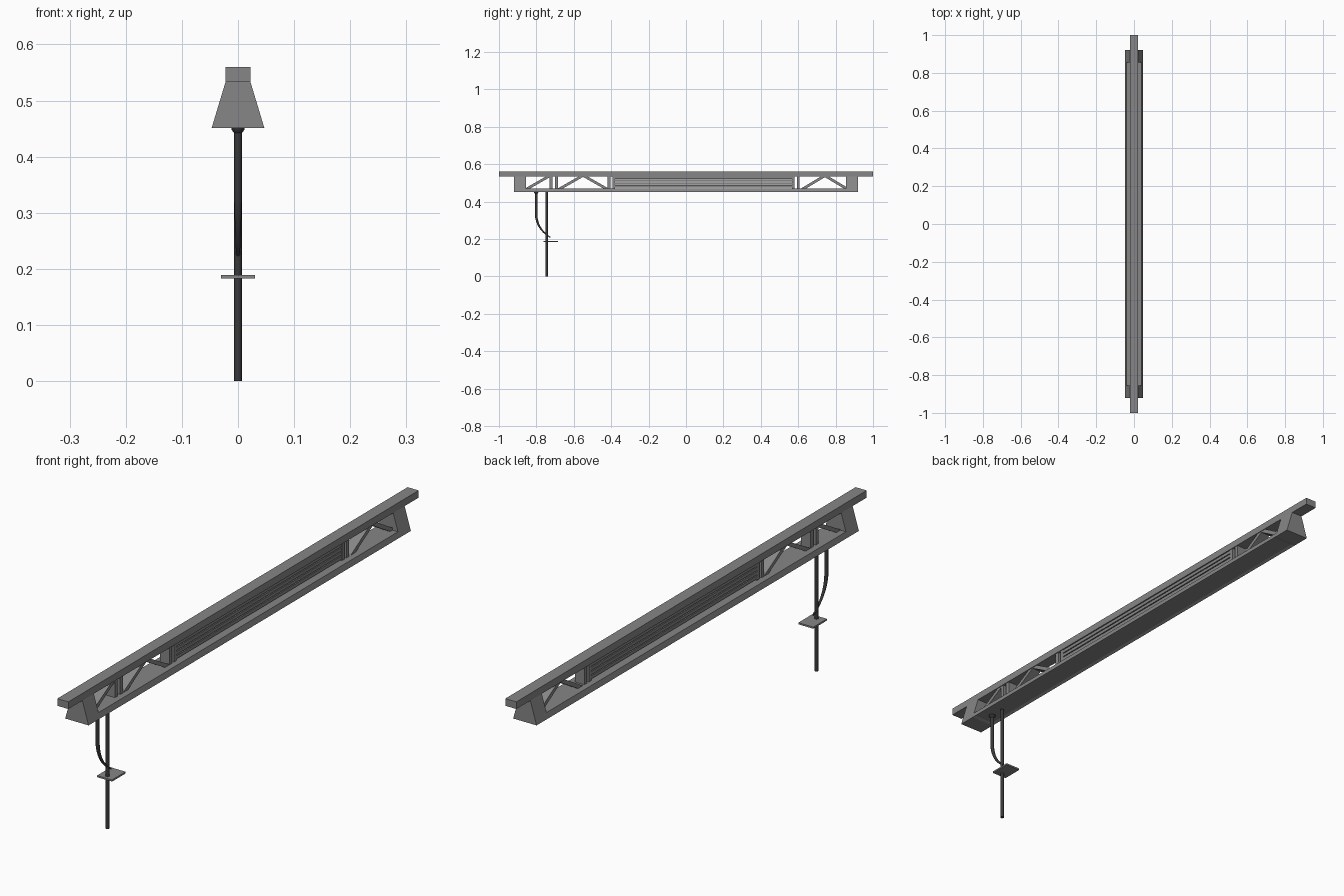
import bpy, bmesh, math
from mathutils import Vector

if "Cube" in bpy.data.objects:
    bpy.data.objects.remove(bpy.data.objects["Cube"])


def material(name, g):
    m = bpy.data.materials.new(name)
    m.diffuse_color = (g, g, g, 1)
    m.use_nodes = True
    m.node_tree.nodes["Principled BSDF"].inputs["Base Color"].default_value = m.diffuse_color
    return m


GREY, DARK = material("dark_grey", 0.24), material("near_black", 0.04)


def make_obj(name, bm, mat=GREY):
    bmesh.ops.recalc_face_normals(bm, faces=bm.faces)
    me = bpy.data.meshes.new(name)
    bm.to_mesh(me)
    bm.free()
    me.materials.append(mat)
    ob = bpy.data.objects.new(name, me)
    bpy.context.collection.objects.link(ob)
    return ob


def prism(name, pts, axis, a, b):
    """Extrude a 2D profile along x (pts are y,z) or y (pts are x,z)."""
    bm = bmesh.new()
    co = lambda p, t: (t, p[0], p[1]) if axis == 'x' else (p[0], t, p[1])
    lo = [bm.verts.new(co(p, a)) for p in pts]
    hi = [bm.verts.new(co(p, b)) for p in pts]
    bm.faces.new(lo)
    bm.faces.new(hi[::-1])
    n = len(pts)
    for i in range(n):
        j = (i + 1) % n
        bm.faces.new((lo[i], lo[j], hi[j], hi[i]))
    return make_obj(name, bm)


def box(name, x0, x1, y0, y1, z0, z1):
    return prism(name, [(x0, z0), (x1, z0), (x1, z1), (x0, z1)], 'y', y0, y1)


def tube(name, path, radii, sides=16):
    """Round bar through points in the yz plane, given as (y, z)."""
    bm = bmesh.new()
    rings = []
    for i, (p, r) in enumerate(zip(path, radii)):
        a, b = path[max(i - 1, 0)], path[min(i + 1, len(path) - 1)]
        d = Vector((0, b[0] - a[0], b[1] - a[1])).normalized()
        u, v = Vector((1, 0, 0)), d.cross(Vector((1, 0, 0)))
        c = Vector((0, *p))
        rings.append([bm.verts.new(c + r * (u * math.cos(t) + v * math.sin(t)))
                      for t in (2 * math.pi * k / sides for k in range(sides))])
    for A, B in zip(rings, rings[1:]):
        for k in range(sides):
            m = (k + 1) % sides
            bm.faces.new((A[k], A[m], B[m], B[k]))
    bm.faces.new(rings[0])
    bm.faces.new(rings[-1][::-1])
    ob = make_obj(name, bm, DARK)
    bpy.context.view_layer.objects.active = ob
    ob.select_set(True)
    bpy.ops.object.shade_smooth_by_angle(angle=math.radians(40))
    ob.select_set(False)
    return ob


Z0, Z1, Z2, ZT = 0.451, 0.471, 0.534, 0.56     # base, base top, beam bottom, beam top


def half(z):                                    # sloping side of the body
    return 0.022 + (Z2 - z) * 0.025 / (Z2 - Z0)


def section(z0, z1):
    return [(-half(z0), z0), (half(z0), z0), (half(z1), z1), (-half(z1), z1)]


# Top rail, end blocks
box("top_rail", -0.022, 0.022, -1, 1, Z2, ZT)
for s, n in ((-1, "front"), (1, "back")):
    prism(n + "_end_block", section(Z0, Z2), 'y', s * 0.92, s * 0.855)

# Lower plate with a shallow recess underneath
plate = prism("lower_plate", section(Z0, Z1), 'y', -0.855, 0.855)
bm = bmesh.new()
bm.from_mesh(plate.data)
under = [f for f in bm.faces if f.normal.z < -0.9]
bmesh.ops.inset_region(bm, faces=under, thickness=0.014)
for v in under[0].verts:
    v.co.z += 0.004
bm.to_mesh(plate.data)
bm.free()

# Diagonal truss boards
W = 0.019
for i, (ya, yb) in enumerate([(-0.845, -0.735), (-0.67, -0.56), (-0.43, -0.54),
                              (0.63, 0.735), (0.855, 0.75)]):
    t = 0.014 if yb > ya else -0.014
    prism(f"diagonal_strut_{i}", [(ya - t, Z1), (ya + t, Z1), (yb + t, Z2), (yb - t, Z2)],
          'x', -W, W)

# Paired posts
for i, y in enumerate((-0.722, -0.692, -0.412, -0.386, 0.573, 0.6)):
    box(f"post_{i}", -W, W, y - 0.0075, y + 0.0075, Z1, Z2)

# Long slats in the middle bay
for i in range(4):
    z = 0.476 + i * 0.0152
    box(f"slat_{i}", -0.018, 0.018, -0.38, 0.567, z, z + 0.0115)

# Hanging rod and small platform
tube("hanging_rod", [(-0.745, 0), (-0.745, Z0)], [0.0068, 0.0068])
box("small_platform", -0.03, 0.03, -0.762, -0.684, 0.183, 0.189)

# Tapering curved arm with its domed socket
path, radii = [(-0.801, Z0), (-0.801, 0.322)], [0.0068, 0.0068]
p0, p1, p2 = Vector((-0.801, 0.322)), Vector((-0.793, 0.25)), Vector((-0.725, 0.208))
for k in range(1, 11):
    t = k / 10
    path.append(tuple(p0 * (1 - t) ** 2 + p1 * 2 * t * (1 - t) + p2 * t * t))
    radii.append(0.0068 - 0.004 * t)
tube("curved_arm", path, radii)
tube("arm_socket", [(-0.801, z) for z in (Z0, 0.448, 0.445, 0.442)],
     [0.012, 0.0112, 0.0095, 0.007])
